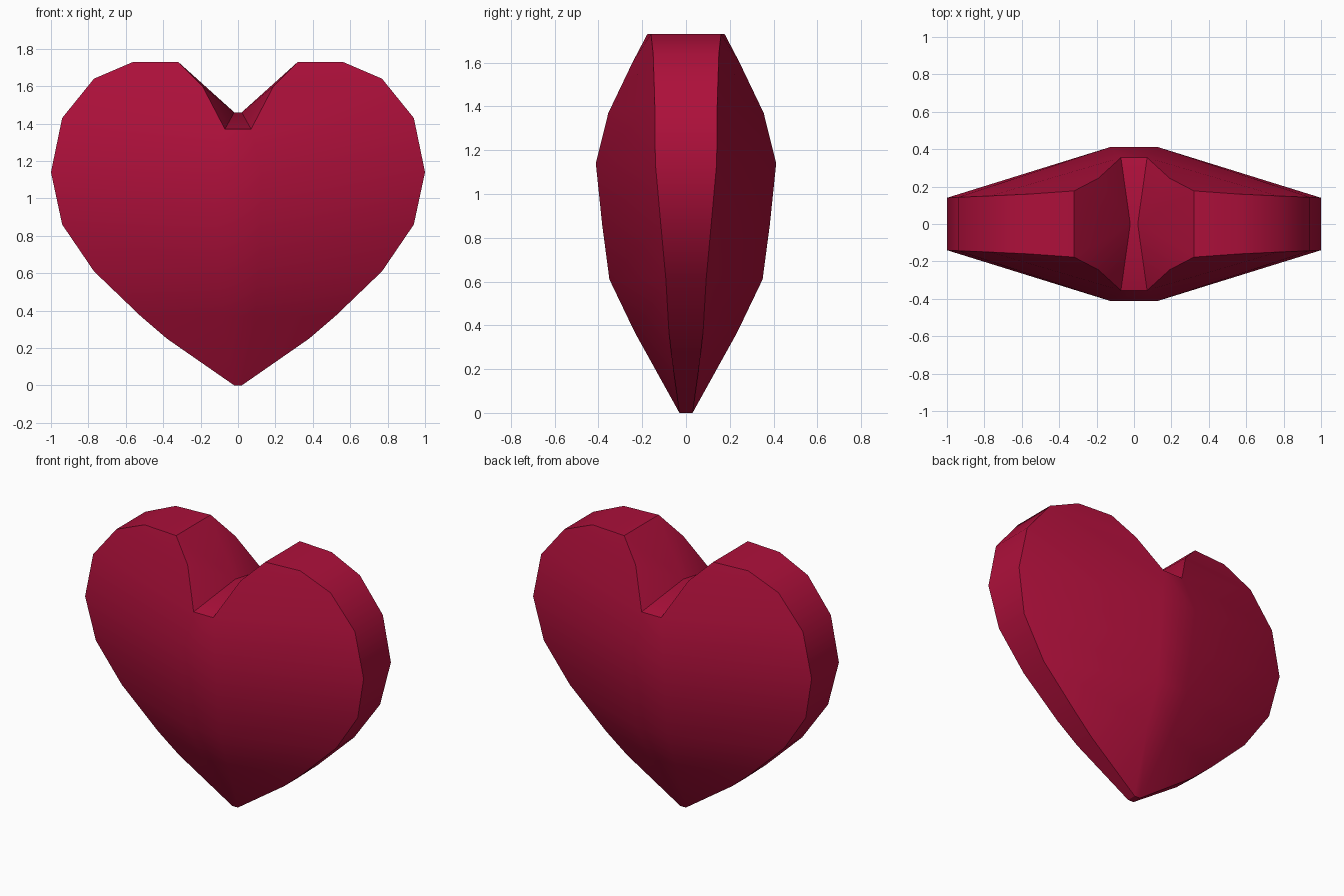
import bpy
import bmesh

cube = bpy.data.objects.get("Cube")
if cube:
    bpy.data.objects.remove(cube, do_unlink=True)

# Each point is (x, half depth, z) on one quarter of the heart
crown = [(0.02, 0.03, 0), (0.09, 0.235, 0.37), (0.11, 0.35, 0.61), (0.12, 0.383, 0.86),
         (0.125, 0.412, 1.14), (0.07, 0.355, 1.37), (0.19, 0.245, 1.60), (0.32, 0.177, 1.73)]
rim = [(0.38, 0.065, 0.25), (0.52, 0.078, 0.37), (0.77, 0.092, 0.61), (0.94, 0.115, 0.86),
       (1.0, 0.14, 1.14), (0.94, 0.143, 1.43), (0.77, 0.15, 1.64), (0.56, 0.16, 1.73)]
valley = (0.02, 0, 1.46)

bm = bmesh.new()
cache = {}


def vert(p, sx, sy):
    key = (p[0] * sx, p[1] * sy, p[2])
    if key not in cache:
        cache[key] = bm.verts.new(key)
    return cache[key]


def face(*corners):
    bm.faces.new([vert(*c) for c in corners])


def pairs(points):
    return list(zip(points, points[1:]))


# Broad sloping faces, front and back of each lobe
for sx in (-1, 1):
    for sy in (-1, 1):
        for (a, b), (c, d) in zip(pairs(crown), pairs(rim)):
            face((a, sx, sy), (b, sx, sy), (d, sx, sy), (c, sx, sy))
        # Notch wall beside the valley
        for a, b in pairs(crown[5:]):
            face((a, sx, sy), (b, sx, sy), (valley, sx, 1))
    face((crown[7], sx, 1), (crown[7], sx, -1), (valley, sx, 1))
    # Outer rim band
    for a, b in pairs([crown[0]] + rim + [crown[7]]):
        face((a, sx, 1), (b, sx, 1), (b, sx, -1), (a, sx, -1))

# Central strip and valley floor
for sy in (-1, 1):
    for a, b in pairs(crown[:6]):
        face((a, -1, sy), (b, -1, sy), (b, 1, sy), (a, 1, sy))
    face((crown[5], -1, sy), (crown[5], 1, sy), (valley, 1, 1), (valley, -1, 1))

# Blunt bottom tip
tip = crown[0]
face((tip, -1, -1), (tip, 1, -1), (tip, 1, 1), (tip, -1, 1))

bmesh.ops.recalc_face_normals(bm, faces=bm.faces)
mesh = bpy.data.meshes.new("heart")
bm.to_mesh(mesh)
bm.free()
heart = bpy.data.objects.new("heart", mesh)
bpy.context.collection.objects.link(heart)

# Crimson material
colour = (0.42, 0.005, 0.043, 1)
mat = bpy.data.materials.new("crimson")
mat.use_nodes = True
mat.diffuse_color = colour
for node in mat.node_tree.nodes:
    if node.type == 'BSDF_PRINCIPLED':
        node.inputs["Base Color"].default_value = colour
mesh.materials.append(mat)

# Soft facets with a crisp rim
bpy.ops.object.select_all(action='DESELECT')
heart.select_set(True)
bpy.context.view_layer.objects.active = heart
bpy.ops.object.shade_smooth_by_angle(angle=0.52)
